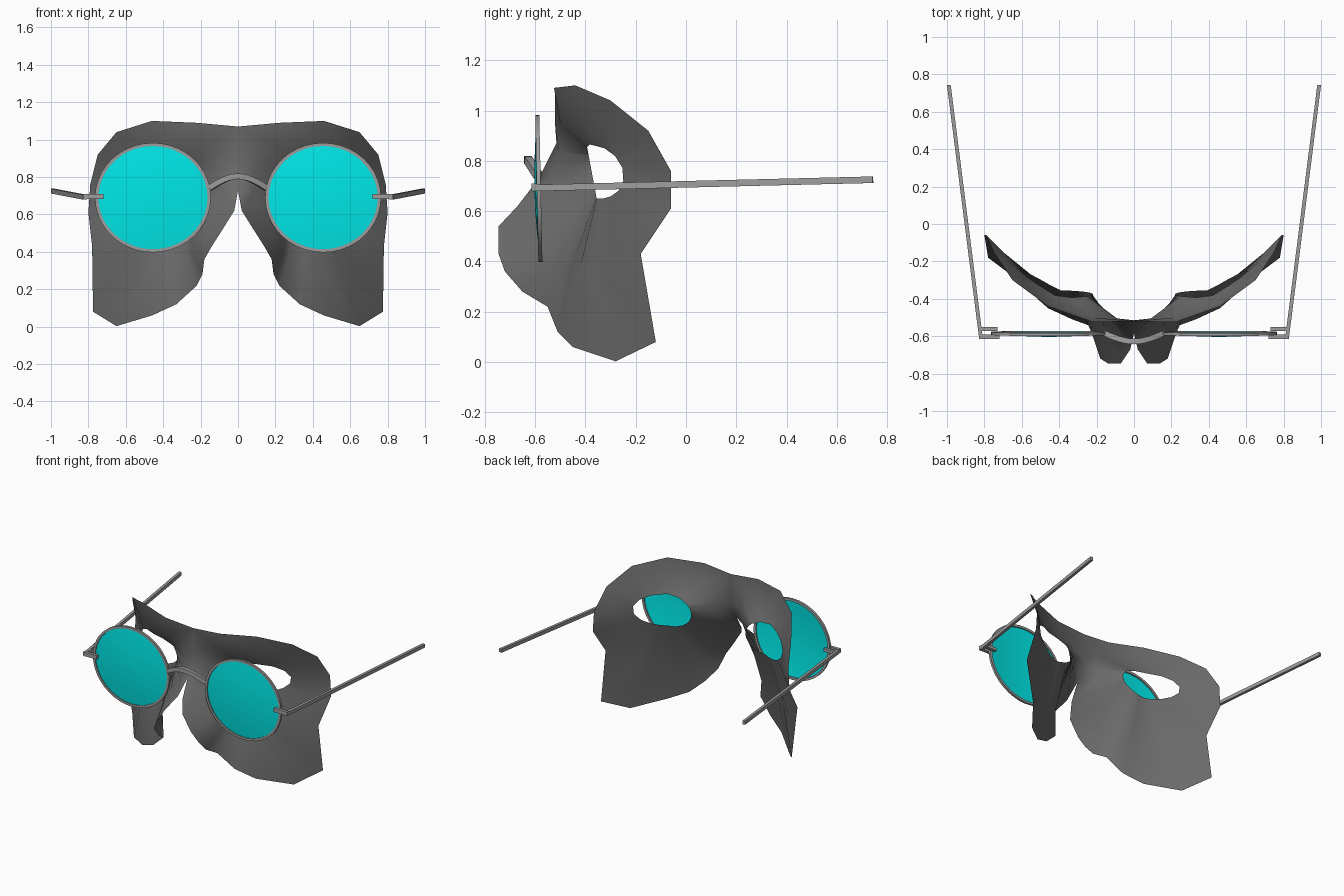
import bpy, bmesh
from math import sin, cos, pi, radians
from mathutils import Vector

if "Cube" in bpy.data.objects:
    bpy.data.objects.remove(bpy.data.objects["Cube"])


def material(name, r, g, b):
    m = bpy.data.materials.new(name)
    m.diffuse_color = (r, g, b, 1)
    m.use_nodes = True
    m.node_tree.nodes["Principled BSDF"].inputs["Base Color"].default_value = m.diffuse_color
    return m


dark = material("dark_grey", .145, .145, .145)
metal = material("mid_grey", .34, .34, .34)
teal = material("teal_lens", 0.0, .82, .82)


def make(name, verts, faces, mat, mirror=True, smooth=None):
    me = bpy.data.meshes.new(name)
    me.from_pydata(verts, [], faces)
    me.materials.append(mat)
    bm = bmesh.new()
    bm.from_mesh(me)
    bmesh.ops.remove_doubles(bm, verts=bm.verts, dist=1e-4)
    bmesh.ops.recalc_face_normals(bm, faces=bm.faces)
    bm.to_mesh(me)
    bm.free()
    ob = bpy.data.objects.new(name, me)
    bpy.context.collection.objects.link(ob)
    if mirror:
        m = ob.modifiers.new("mirror", 'MIRROR')
        m.use_clip = True
        m.merge_threshold = 0.001
    if smooth:
        bpy.ops.object.select_all(action='DESELECT')
        ob.select_set(True)
        bpy.context.view_layer.objects.active = ob
        bpy.ops.object.shade_smooth_by_angle(angle=smooth)
    return ob


def loft(rings):
    """Quads between successive closed point rings of equal length."""
    n = len(rings[0])
    verts = [p for r in rings for p in r]
    faces = [(i*n + j, i*n + (j+1) % n, (i+1)*n + (j+1) % n, (i+1)*n + j)
             for i in range(len(rings)-1) for j in range(n)]
    return verts, faces


def sweep(name, path, w, h, mirror=True):
    """Rectangular bar along a path, h measured along z."""
    path = [Vector(p) for p in path]
    rings = []
    for i, p in enumerate(path):
        t = (path[min(i+1, len(path)-1)] - path[max(i-1, 0)]).normalized()
        side = t.cross(Vector((0, 0, 1))).normalized()
        up = side.cross(t)
        rings.append([p + side*a*w/2 + up*b*h/2
                      for a, b in ((-1, -1), (1, -1), (1, 1), (-1, 1))])
    v, f = loft(rings)
    f += [(0, 1, 2, 3), tuple(range(len(v)-4, len(v)))]
    return make(name, v, f, metal, mirror)


# Half mask: outer outline, middle contour and eye opening, lofted together
outline = [(0, -.52, 1.07), (.22, -.525, 1.09), (.46, -.44, 1.10), (.65, -.30, 1.04),
           (.75, -.15, .92), (.79, -.06, .76), (.80, -.06, .61), (.78, -.18, .43),
           (.775, -.12, .08), (.65, -.28, .003), (.46, -.45, .06), (.33, -.51, .12),
           (.22, -.55, .22), (.19, -.65, .28), (.18, -.72, .36), (.14, -.745, .43),
           (.07, -.745, .54), (.02, -.67, .62), (0, -.585, .73), (0, -.515, .87)]
contour = [(.10, -.52, .94), (.22, -.50, .95), (.43, -.44, .97), (.58, -.32, .94),
           (.67, -.20, .86), (.71, -.14, .76), (.70, -.15, .64), (.66, -.24, .50),
           (.62, -.30, .30), (.53, -.37, .32), (.44, -.425, .36), (.35, -.46, .37),
           (.27, -.49, .37), (.245, -.54, .39), (.225, -.585, .42), (.20, -.59, .48),
           (.145, -.585, .58), (.10, -.55, .66), (.09, -.52, .74), (.09, -.505, .84)]
angles = [140, 115, 88, 60, 35, 8, -20, -45, -65, -82,
          -97, -110, -122, -134, -147, -160, -174, -188, -201, -212]
eye = []
for d in angles:
    a = radians(d)
    ex = .415 + .195*cos(a)
    eye.append((ex, -.375 + max(0, ex - .40)*.6 - .02*sin(a), .757 + .108*sin(a)))
v, f = loft([outline, contour, eye])
make("mask", v, f, dark, smooth=pi*.9)

# Slightly oval lenses and thin rims, revolved about the lens axis
CX, CZ, N = .455, .69, 40


def revolve(name, profile, mat, smooth):
    rings = [[(CX + r*cos(2*pi*k/N), y - .02*r*sin(2*pi*k/N), CZ + .945*r*sin(2*pi*k/N))
              for k in range(N)] for r, y in profile]
    v, f = loft(rings)
    return make(name, v, f, mat, smooth=smooth)


revolve("lens", [(.001, -.603), (.1, -.601), (.2, -.595), (.298, -.585)], teal, pi/4)
revolve("rim", [(.292, -.593), (.31, -.593), (.31, -.577), (.292, -.577), (.292, -.593)],
        metal, pi/6)

# Arched nose bridge
arch = []
for i in range(13):
    t = -1 + i/6
    c = max(0, cos(t*pi/2))
    arch.append((.15*t, -.588 - .04*c, .742 + .062*c))
sweep("bridge", arch, .03, .03, mirror=False)

# Hinges and temple arms
sweep("hinge_front", [(.72, -.603, .696), (.83, -.603, .696)], .022, .028)
sweep("hinge_back", [(.73, -.562, .696), (.815, -.562, .696)], .02, .022)
sweep("temple_arm", [(.818, -.612, .692), (.99, .743, .725)], .02, .026)
